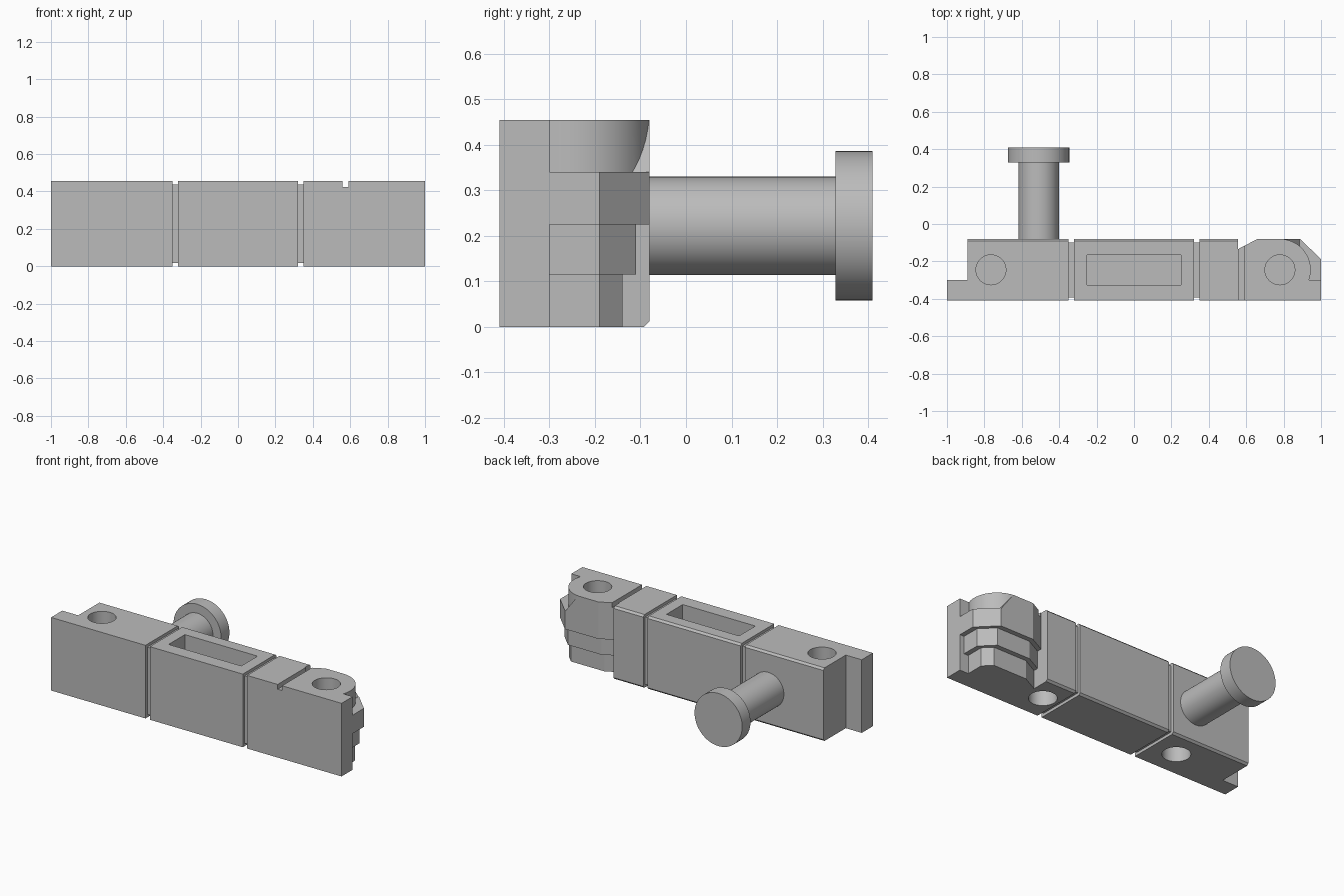
import bpy, bmesh, math

if "Cube" in bpy.data.objects:
    bpy.data.objects.remove(bpy.data.objects["Cube"], do_unlink=True)

grey = bpy.data.materials.new("plain_grey")
grey.use_nodes = True
grey.diffuse_color = (0.5, 0.5, 0.5, 1)
grey.node_tree.nodes["Principled BSDF"].inputs["Base Color"].default_value = grey.diffuse_color

FRONT, BACK, TOP = -0.41, -0.08, 0.455
HEAD_X, HOLE_Y, HEAD_R = 0.78, -0.245, 0.165


def prism(name, points, axis, start, end):
    """Extrude a 2D profile along an axis; x uses (y, z), y uses (x, z), z uses (x, y)."""
    place = {"x": lambda a, b, t: (t, a, b),
             "y": lambda a, b, t: (a, t, b),
             "z": lambda a, b, t: (a, b, t)}[axis]
    bm = bmesh.new()
    low = [bm.verts.new(place(a, b, start)) for a, b in points]
    high = [bm.verts.new(place(a, b, end)) for a, b in points]
    bm.faces.new(low)
    bm.faces.new(high)
    for i in range(len(low)):
        j = (i + 1) % len(low)
        bm.faces.new((low[i], low[j], high[j], high[i]))
    bmesh.ops.recalc_face_normals(bm, faces=bm.faces)
    mesh = bpy.data.meshes.new(name)
    bm.to_mesh(mesh)
    bm.free()
    mesh.materials.append(grey)
    obj = bpy.data.objects.new(name, mesh)
    bpy.context.collection.objects.link(obj)
    return obj


def rect(a0, a1, b0, b1):
    return [(a0, b0), (a1, b0), (a1, b1), (a0, b1)]


def arc(cx, cy, r, a0=0, a1=360, steps=48):
    count = steps if a1 - a0 == 360 else steps + 1
    angles = [math.radians(a0 + (a1 - a0) * i / steps) for i in range(count)]
    return [(cx + r * math.cos(t), cy + r * math.sin(t)) for t in angles]


def combine(target, tool, operation):
    """Apply a boolean and discard the tool."""
    mod = target.modifiers.new("combine", "BOOLEAN")
    mod.operation, mod.solver, mod.object = operation, "EXACT", tool
    bpy.context.view_layer.objects.active = target
    bpy.ops.object.modifier_apply(modifier=mod.name)
    bpy.data.objects.remove(tool, do_unlink=True)


def smooth(obj):
    bpy.ops.object.select_all(action="DESELECT")
    obj.select_set(True)
    bpy.context.view_layer.objects.active = obj
    bpy.ops.object.shade_smooth_by_angle(angle=math.radians(20))


# Bar: three blocks with bevelled rear edges on a slimmer core that forms the grooves
bevel, groove = 0.012, 0.018
section = [(FRONT, 0), (BACK - bevel, 0), (BACK, bevel),
           (BACK, TOP - bevel), (BACK - bevel, TOP), (FRONT, TOP)]
core = rect(FRONT + groove, BACK - groove, groove, TOP - groove)
bar = prism("bar", section, "x", -0.89, -0.35)
parts = [prism("core", core, "x", -0.5, 0.5),
         prism("middle", section, "x", -0.32, 0.32),
         prism("right", section, "x", 0.35, 0.555),
         prism("end_tab", rect(-1, -0.85, FRONT, -0.30), "z", 0, TOP)]

# Stepped head: faceted tiers narrowing downwards
for z0, z1, d in ((0.225, 0.34, 0), (0.115, 0.225, 0.03), (0, 0.115, 0.06)):
    outline = [(0.555, FRONT), (1, FRONT), (1, -0.30), (1 - d, -0.30), (1 - d, -0.19),
               (0.89, BACK - d), (0.66, BACK - d), (0.555, -0.135 - d)]
    parts.append(prism("tier", outline, "z", z0, z1))

# Rounded top of the head with its sloping shoulder
begin = math.degrees(math.asin((-0.30 - HOLE_Y) / HEAD_R))
rounded = [(0.555, FRONT), (1, FRONT), (1, -0.30)]
rounded += arc(HEAD_X, HOLE_Y, HEAD_R, begin, 90, 18) + [(0.66, BACK), (0.555, -0.135)]
parts.append(prism("round_top", rounded, "z", 0.34, TOP))
shoulder = [(0.70, 0.34), (0.885, 0.34), (0.80, TOP), (0.70, TOP)]
parts.append(prism("shoulder", shoulder, "y", -0.2, BACK))
for part in parts:
    combine(bar, part, "UNION")

# Pocket, slit and blind round sockets above and below
cuts = [prism("pocket", rect(-0.25, 0.25, -0.325, -0.165), "z", 0.1, 0.6),
        prism("slit", rect(0.56, 0.59, 0.425, 0.6), "y", -0.6, 0.1)]
for x, z0, z1 in ((-0.765, 0.12, 0.6), (HEAD_X, 0.12, 0.6), (-0.51, -0.1, 0.335), (0.45, -0.1, 0.335)):
    cuts.append(prism("socket", arc(x, HOLE_Y, 0.08), "z", z0, z1))
for cut in cuts:
    combine(bar, cut, "DIFFERENCE")

# Merge flat neighbouring faces
bm = bmesh.new()
bm.from_mesh(bar.data)
bmesh.ops.remove_doubles(bm, verts=bm.verts, dist=0.0001)
bmesh.ops.dissolve_limit(bm, angle_limit=math.radians(1), verts=bm.verts, edges=bm.edges)
bm.to_mesh(bar.data)
bm.free()
smooth(bar)

# Rear handle: shaft and round knob
for name, radius, y0, y1 in (("handle_shaft", 0.108, BACK - 0.01, 0.33), ("handle_knob", 0.164, 0.328, 0.41)):
    smooth(prism(name, arc(-0.51, 0.222, radius, steps=64), "y", y0, y1))
